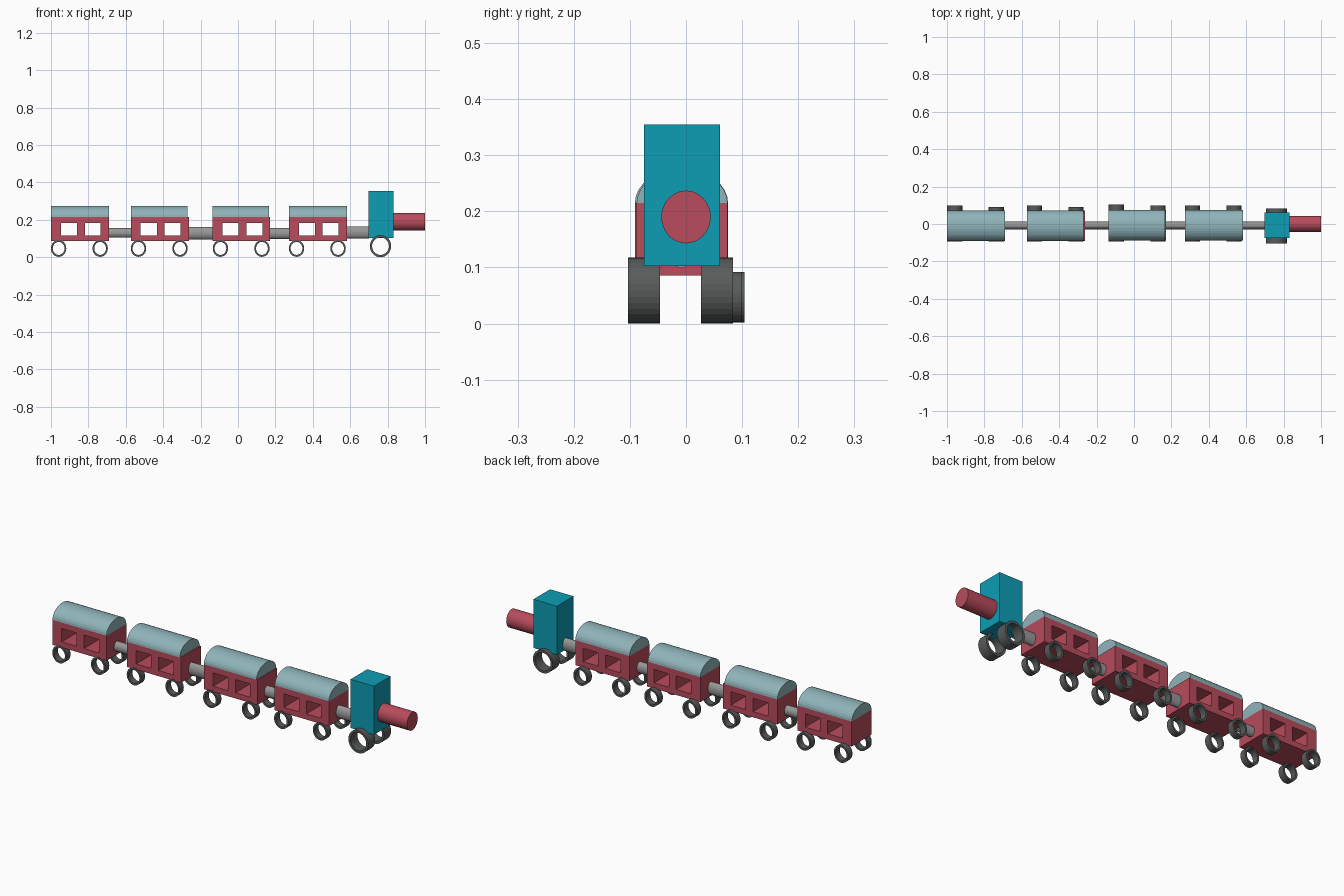
import bpy, bmesh
from math import cos, sin, pi

cube = bpy.data.objects.get("Cube")
if cube:
    bpy.data.objects.remove(cube)


def material(name, r, g, b):
    m = bpy.data.materials.new(name)
    m.use_nodes = True
    m.diffuse_color = (r, g, b, 1)
    bsdf = next(n for n in m.node_tree.nodes if n.type == "BSDF_PRINCIPLED")
    bsdf.inputs["Base Color"].default_value = (r, g, b, 1)
    return m


RED = material("rose red", 0.48, 0.072, 0.107)
TEAL = material("teal", 0.004, 0.337, 0.462)
PALE = material("pale blue grey", 0.275, 0.456, 0.49)
GREY = material("coupling grey", 0.31, 0.31, 0.31)
DARK = material("wheel grey", 0.1, 0.105, 0.105)
SIDES = 32


def finish(name, bm, mat):
    bmesh.ops.recalc_face_normals(bm, faces=bm.faces)
    mesh = bpy.data.meshes.new(name)
    bm.to_mesh(mesh)
    bm.free()
    mesh.materials.append(mat)
    ob = bpy.data.objects.new(name, mesh)
    bpy.context.collection.objects.link(ob)
    return ob


def prism(name, mat, section, x0, x1):
    """Closed solid: a (y, z) outline swept from x0 to x1."""
    bm = bmesh.new()
    a, b = [[bm.verts.new((x, y, z)) for y, z in section] for x in (x0, x1)]
    bm.faces.new(a)
    bm.faces.new(b)
    for i in range(len(a)):
        j = (i + 1) % len(a)
        bm.faces.new((a[i], a[j], b[j], b[i]))
    return finish(name, bm, mat)


def ellipse(y, z, ry, rz):
    angles = [2 * pi * i / SIDES for i in range(SIDES)]
    return [(y + ry * cos(t), z + rz * sin(t)) for t in angles]


def wheel(name, x, z, rx, rz, y0, y1, hole):
    """Open ring with its axle along y; hole is the inner share of the radius."""
    bm = bmesh.new()
    loops = []
    for y, k in ((y0, 1), (y1, 1), (y1, hole), (y0, hole)):
        loops.append([bm.verts.new((x + k * rx * cos(2 * pi * i / SIDES), y,
                                    z + k * rz * sin(2 * pi * i / SIDES)))
                      for i in range(SIDES)])
    for n in range(4):
        a, b = loops[n], loops[(n + 1) % 4]
        for i in range(SIDES):
            j = (i + 1) % SIDES
            bm.faces.new((a[i], a[j], b[j], b[i]))
    return finish(name, bm, DARK)


def carriage_body(name, x0, x1, y, half):
    """Side panel with two window gaps, thickened to the full width."""
    xs = [x0, x0 + 0.053, x0 + 0.139, x0 + 0.181, x0 + 0.266, x1]
    zs = [0.086, 0.115, 0.184, 0.215]
    bm = bmesh.new()
    grid = [[bm.verts.new((x, y, z)) for x in xs] for z in zs]
    for r in range(3):
        for c in range(5):
            if r == 1 and c in (1, 3):
                continue
            bm.faces.new((grid[r][c], grid[r][c + 1],
                          grid[r + 1][c + 1], grid[r + 1][c]))
    ob = finish(name, bm, RED)
    solid = ob.modifiers.new("Width", "SOLIDIFY")
    solid.thickness = 2 * half
    solid.offset = 0


# Carriages: start x, end x, centre y, roof end, outer y of the two back wheels
HALF = 0.081
cars = [(-1.0, -0.69, -0.010, -0.69, 0.1, 0.09),
        (-0.573, -0.263, -0.010, -0.27, 0.1, 0.09),
        (-0.135, 0.172, -0.006, 0.167, 0.104, 0.1),
        (0.272, 0.583, -0.007, 0.583, 0.1, 0.1)]
for n, (x0, x1, y, roof_end, back_a, back_b) in enumerate(cars, 1):
    carriage_body(f"carriage_body_{n}", x0, x1, y, HALF)
    arch = [(y + HALF * cos(pi * i / 16), 0.215 + 0.06 * sin(pi * i / 16))
            for i in range(17)]
    prism(f"carriage_roof_{n}", PALE, arch, x0, roof_end)
    for end, dx, back in (("right", 0.041, back_a), ("left", 0.263, back_b)):
        for side, y0, y1 in (("front", -0.093, -0.06), ("back", back - 0.035, back)):
            wheel(f"carriage_wheel_{side}_{end}_{n}", x0 + dx, 0.047,
                  0.041, 0.045, y0, y1, 0.77)

# Couplings between the vehicles
for n, (x0, x1, z, rz) in enumerate([(-0.69, -0.573, 0.13, 0.026),
                                     (-0.263, -0.135, 0.128, 0.033),
                                     (0.172, 0.272, 0.127, 0.029),
                                     (0.583, 0.70, 0.132, 0.033)], 1):
    prism(f"coupling_{n}", GREY, ellipse(-0.008, z, 0.021, rz), x0, x1)

# Engine: tall cab, round boiler and two broad wheels
cab = [(-0.075, 0.103), (0.061, 0.103), (0.061, 0.355), (-0.075, 0.355)]
prism("engine_cab", TEAL, cab, 0.698, 0.832)
prism("engine_boiler", RED, ellipse(0, 0.19, 0.044, 0.047), 0.832, 1.0)
for side, y0, y1 in (("front", -0.103, -0.046), ("back", 0.027, 0.084)):
    wheel(f"engine_wheel_{side}", 0.762, 0.059, 0.057, 0.059, y0, y1, 0.79)
